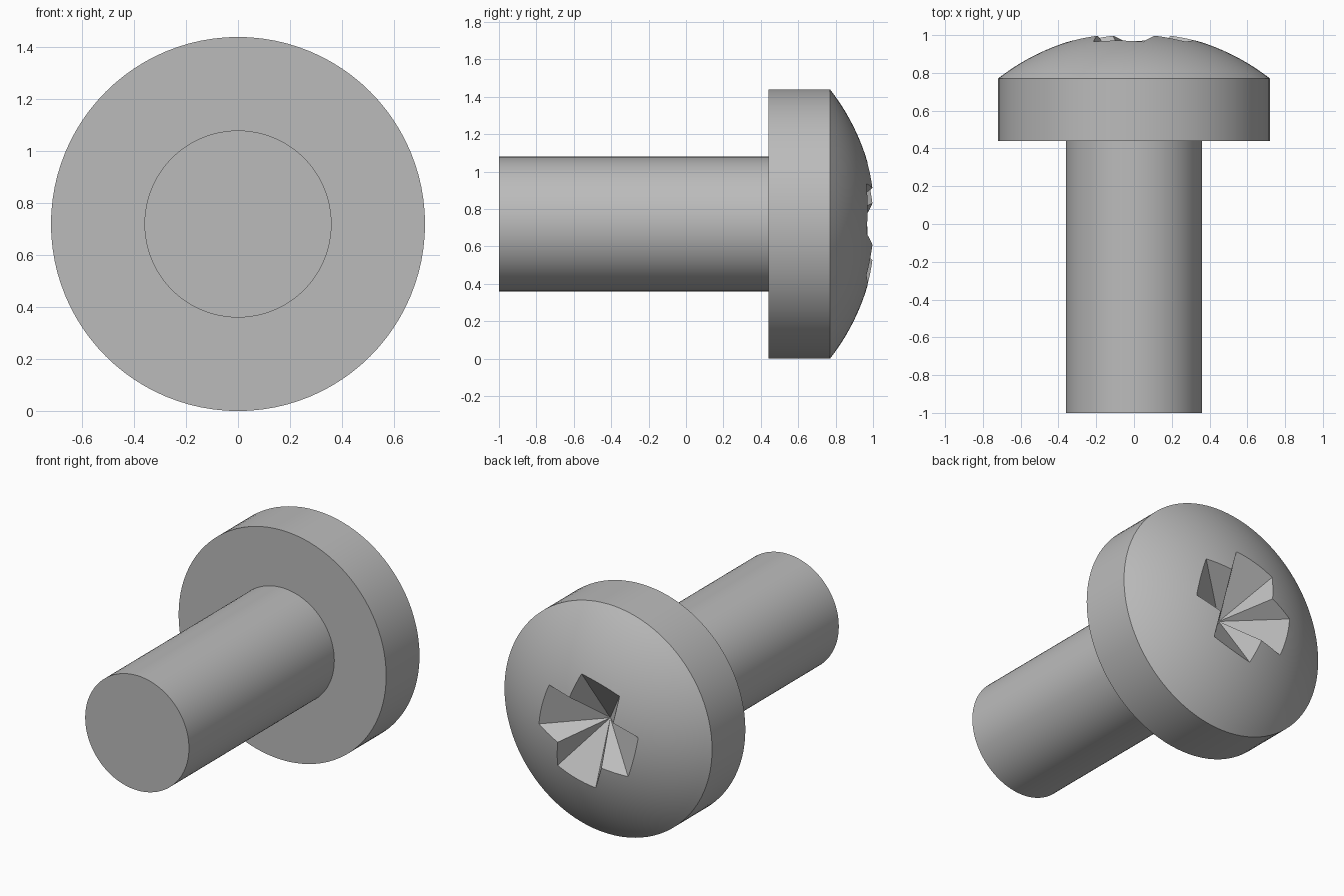
import bpy, bmesh, math
from mathutils import Matrix, Vector

if "Cube" in bpy.data.objects:
    bpy.data.objects.remove(bpy.data.objects["Cube"])

AXIS_Z = 0.72          # height of the screw axis
HEAD_R, SHAFT_R = 0.72, 0.36
RIM_Y, TOP_Y = 0.77, 1.018

steel = bpy.data.materials.new("steel_grey")
steel.use_nodes = True
grey = (0.5, 0.5, 0.5, 1)
steel.diffuse_color = grey
steel.node_tree.nodes["Principled BSDF"].inputs["Base Color"].default_value = grey


def make_object(name, bm):
    bmesh.ops.recalc_face_normals(bm, faces=bm.faces)
    mesh = bpy.data.meshes.new(name)
    bm.to_mesh(mesh)
    bm.free()
    mesh.materials.append(steel)
    obj = bpy.data.objects.new(name, mesh)
    obj.location.z = AXIS_Z
    bpy.context.collection.objects.link(obj)
    return obj


def lathe(name, profile, segments=96):
    """Spin (radius, y) points about the y axis."""
    bm = bmesh.new()
    verts = [bm.verts.new((r, y, 0)) for r, y in profile]
    edges = [bm.edges.new(pair) for pair in zip(verts, verts[1:])]
    bmesh.ops.spin(bm, geom=verts + edges, cent=(0, 0, 0), axis=(0, 1, 0),
                   angle=math.tau, steps=segments, use_duplicate=False)
    bmesh.ops.remove_doubles(bm, verts=bm.verts, dist=1e-5)
    return make_object(name, bm)


def select_only(obj):
    bpy.ops.object.select_all(action='DESELECT')
    obj.select_set(True)
    bpy.context.view_layer.objects.active = obj


# Shaft: plain cylinder
shaft = lathe("shaft", [(0, -1), (SHAFT_R, -1), (SHAFT_R, 0.45), (0, 0.45)])

# Head: straight rim with a spherical dome
rise = TOP_Y - RIM_Y
ball = (HEAD_R ** 2 + rise ** 2) / (2 * rise)
sweep = math.asin(HEAD_R / ball)
dome = [(ball * math.sin(sweep * t / 16), TOP_Y - ball + ball * math.cos(sweep * t / 16))
        for t in range(16, 0, -1)]
head = lathe("head", [(0, 0.44), (HEAD_R, 0.44)] + dome + [(0, TOP_Y)])

# Drive recess: a cross tapering to a point
ARM, HALF, MOUTH_Y, TIP_Y, BASE_Y = 0.335, 0.143, 0.975, 0.75, 1.1
grow = (BASE_Y - TIP_Y) / (MOUTH_Y - TIP_Y)
bm = bmesh.new()
tip = bm.verts.new((0, TIP_Y, 0))
ring = []
for k in range(4):
    turn = Matrix.Rotation(-math.radians(15 + 90 * k), 3, 'Y')
    for a, b in ((ARM, -HALF), (ARM, HALF), (HALF, HALF)):
        ring.append(bm.verts.new(turn @ Vector((a * grow, BASE_Y, b * grow))))
bm.faces.new(ring)
for a, b in zip(ring, ring[1:] + ring[:1]):
    bm.faces.new((a, b, tip))
cutter = make_object("recess_cutter", bm)
cutter.hide_render = True

cut = head.modifiers.new("recess", 'BOOLEAN')
cut.operation = 'DIFFERENCE'
cut.solver = 'EXACT'
cut.object = cutter
select_only(head)
bpy.ops.object.modifier_apply(modifier=cut.name)
bpy.data.objects.remove(cutter)

for part in (shaft, head):
    select_only(part)
    bpy.ops.object.shade_smooth_by_angle(angle=math.radians(20))
